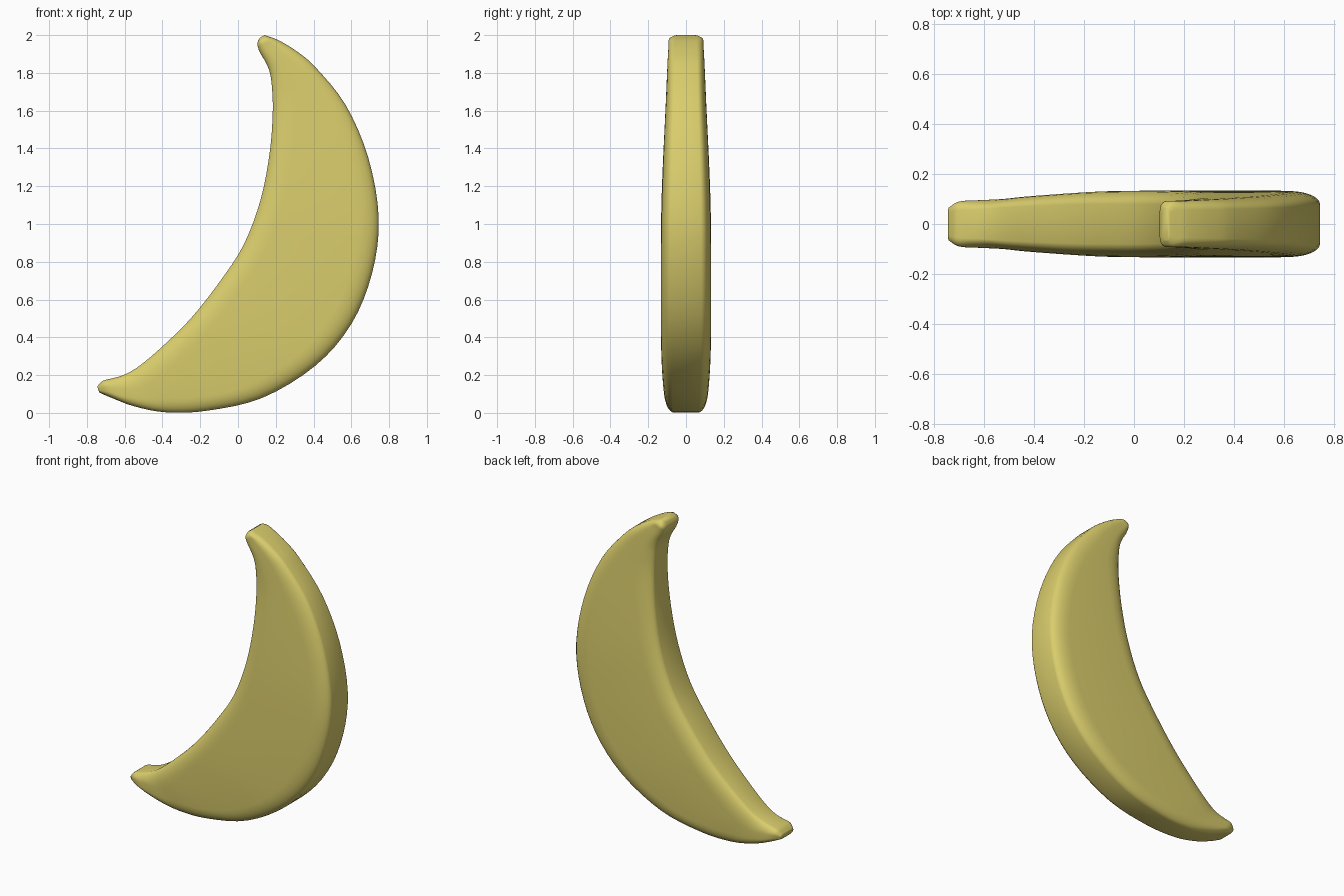
import bpy, bmesh, math
from mathutils import Vector

cube = bpy.data.objects.get("Cube")
if cube:
    bpy.data.objects.remove(cube, do_unlink=True)

yellow = bpy.data.materials.new("soft yellow")
yellow.use_nodes = True
colour = (0.70, 0.61, 0.15, 1)
yellow.diffuse_color = colour
yellow.node_tree.nodes["Principled BSDF"].inputs["Base Color"].default_value = colour

# Stations from upper tip to lower tip: outer x, outer z, inner x, inner z, half thickness
stations = [Vector(s) for s in (
    (.14, 2, .115, 1.985, .065),
    (.17, 1.99, .103, 1.955, .09),
    (.22, 1.97, .115, 1.91, .092),
    (.31, 1.915, .155, 1.84, .096),
    (.41, 1.83, .176, 1.76, .1),
    (.57, 1.63, .184, 1.6, .108),
    (.69, 1.35, .168, 1.38, .12),
    (.745, 1.03, .12, 1.13, .13),
    (.71, .74, .03, .89, .133),
    (.6, .47, -.1, .69, .133),
    (.41, .25, -.25, .5, .13),
    (.13, .08, -.4, .352, .12),
    (-.16, .012, -.52, .25, .11),
    (-.38, .003, -.6, .203, .1),
    (-.55, .035, -.665, .183, .095),
    (-.67, .08, -.715, .17, .09),
    (-.735, .108, -.745, .14, .065),
)]


def smooth_path(points, steps):
    """Interpolate the stations with a Catmull-Rom spline."""
    result = []
    last = len(points) - 1
    for i in range(last):
        a, b, c, d = (points[min(max(i + k, 0), last)] for k in (-1, 0, 1, 2))
        for s in range(steps):
            t = s / steps
            result.append(b + (c - a) * (t / 2)
                          + (a * 2 - b * 5 + c * 4 - d) * (t * t / 2)
                          + (b * 3 - a - c * 3 + d) * (t ** 3 / 2))
    return result + [points[last]]


def section(station, arc_steps=6):
    """Closed cross-section with flat sides and rounded inner and outer edges."""
    ox, oz, ix, iz, half = station
    outer, inner = Vector((ox, 0, oz)), Vector((ix, 0, iz))
    width = (outer - inner).length
    across = (outer - inner) / width
    bevel = min(.12, width * .35)
    quarter = []
    for i in range(arc_steps + 1):
        angle = math.pi / 2 * i / arc_steps
        quarter.append((bevel * (1 - math.cos(angle)), half * (.6 + .4 * math.sin(angle))))
    # Front side runs from the outer edge to the inner edge
    front = [outer - across * d - Vector((0, y, 0)) for d, y in quarter]
    front += [inner + across * d - Vector((0, y, 0)) for d, y in reversed(quarter)]
    back = [Vector((p.x, -p.y, p.z)) for p in reversed(front)]
    return front + back


# Crescent body lofted through the cross-sections
bm = bmesh.new()
rings = [[bm.verts.new(p) for p in section(s)] for s in smooth_path(stations, 4)]
for first, second in zip(rings, rings[1:]):
    count = len(first)
    for i in range(count):
        j = (i + 1) % count
        bm.faces.new((first[i], first[j], second[j], second[i]))
bm.faces.new(rings[0])
bm.faces.new(rings[-1])
bmesh.ops.recalc_face_normals(bm, faces=bm.faces)
for face in bm.faces:
    face.smooth = True

mesh = bpy.data.meshes.new("crescent_moon")
bm.to_mesh(mesh)
bm.free()
mesh.materials.append(yellow)
moon = bpy.data.objects.new("crescent_moon", mesh)
bpy.context.collection.objects.link(moon)
